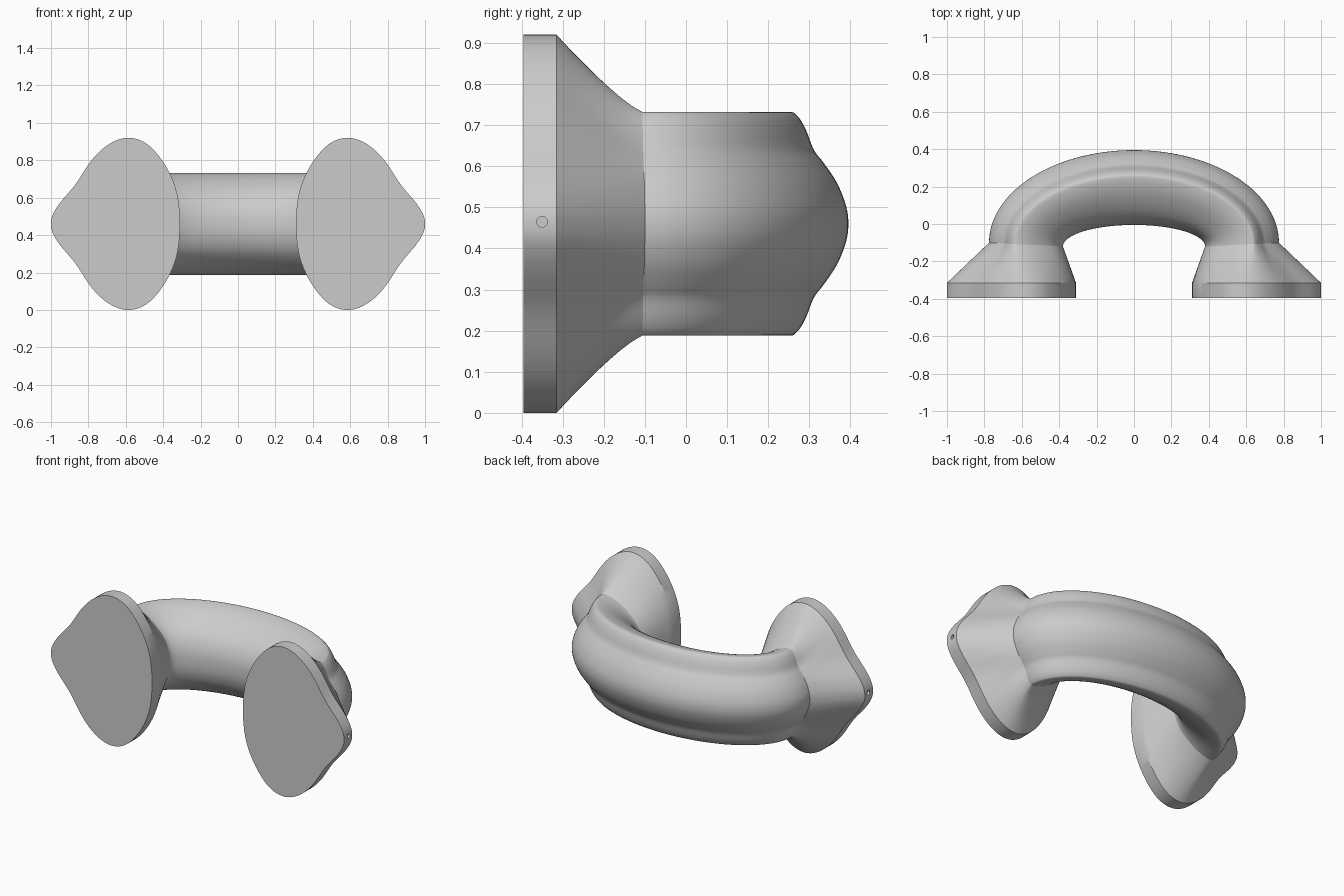
import bpy
import bmesh
import math
from mathutils import Vector

cube = bpy.data.objects.get("Cube")
if cube:
    bpy.data.objects.remove(cube, do_unlink=True)

MID_Z = 0.46
GRIP_STEPS = 72

grey = bpy.data.materials.new("light_grey")
grey.use_nodes = True
grey.diffuse_color = (0.6, 0.6, 0.6, 1)
grey.node_tree.nodes["Principled BSDF"].inputs["Base Color"].default_value = (0.6, 0.6, 0.6, 1)

# Half cross-sections from inner nose to outer tip, matched point by point.
# Grip: (share of the way outward, height); plate: (x, height)
GRIP_HALF = [(0, 0), (.02, .07), (.1, .14), (.25, .2), (.45, .25), (.63, .272), (.69, .262),
             (.74, .23), (.79, .18), (.85, .148), (.93, .1), (.985, .045), (1, 0)]
PLATE_HALF = [(.31, 0), (.325, .16), (.375, .29), (.45, .395), (.52, .446), (.595, .46), (.67, .438),
              (.74, .387), (.8, .317), (.87, .21), (.95, .115), (.99, .05), (1, 0)]


def smooth_loop(half, cuts=4):
    """Mirror a half section and round it with a Catmull-Rom spline."""
    pts = [Vector(p) for p in half]
    pts += [Vector((p.x, -p.y)) for p in reversed(pts[1:-1])]
    n, out = len(pts), []
    for i in range(n):
        a, b, c, d = (pts[(i + k) % n] for k in (-1, 0, 1, 2))
        for j in range(cuts):
            t = j / cuts
            out.append(0.5 * (2 * b + (c - a) * t + (2 * a - 5 * b + 4 * c - d) * t ** 2
                              + (3 * b - a - 3 * c + d) * t ** 3))
    return out


def loft(name, rings):
    """Skin a list of closed rings and cap both ends."""
    bm = bmesh.new()
    rows = [[bm.verts.new(p) for p in ring] for ring in rings]
    n = len(rows[0])
    for low, high in zip(rows, rows[1:]):
        for i in range(n):
            k = (i + 1) % n
            bm.faces.new((low[i], low[k], high[k], high[i]))
    bm.faces.new(rows[0])
    bm.faces.new(rows[-1])
    bmesh.ops.recalc_face_normals(bm, faces=bm.faces)
    mesh = bpy.data.meshes.new(name)
    bm.to_mesh(mesh)
    bm.free()
    mesh.materials.append(grey)
    obj = bpy.data.objects.new(name, mesh)
    bpy.context.collection.objects.link(obj)
    return obj


def activate(obj):
    bpy.ops.object.select_all(action='DESELECT')
    obj.select_set(True)
    bpy.context.view_layer.objects.active = obj


def drill(obj, x):
    """Cut a small blind screw hole in the outer tip of a plate."""
    bpy.ops.mesh.primitive_cylinder_add(vertices=20, radius=0.013, depth=0.16,
                                        location=(x, -0.35, MID_Z + 0.005),
                                        rotation=(0, math.pi / 2, 0))
    cutter = bpy.context.object
    cutter.hide_render = True
    cutter.data.materials.append(grey)
    mod = obj.modifiers.new("screw_hole", 'BOOLEAN')
    mod.operation = 'DIFFERENCE'
    mod.solver = 'EXACT'
    mod.object = cutter
    activate(obj)
    bpy.ops.object.modifier_apply(modifier=mod.name)
    bpy.data.objects.remove(cutter, do_unlink=True)


grip_loop = smooth_loop(GRIP_HALF)
plate_loop = smooth_loop(PLATE_HALF)


def grip_ring(angle):
    """Section of the grip on nested half ellipses."""
    return [Vector(((.38 + .395 * t) * math.cos(angle),
                    -.12 + .02 * t + (.115 + .38 * t) * math.sin(angle),
                    MID_Z + h)) for t, h in grip_loop]


# Curved grip
parts = [loft("grip", [grip_ring(math.pi * i / GRIP_STEPS) for i in range(GRIP_STEPS + 1)])]

# Mounts: flat plate flaring into a collar that meets the grip
for side, name in ((1, "left_mount"), (-1, "right_mount")):
    collar = grip_ring(0)
    rim = [Vector((x, -0.315, MID_Z + h)) for x, h in plate_loop]
    rings = [[Vector((p.x, -0.395, p.z)) for p in rim]]
    for i in range(9):
        s = 1 - i / 8
        ring = []
        for c, r in zip(collar, rim):
            p = c.lerp(r, s)
            p.z = c.z + (r.z - c.z) * s ** 1.2
            ring.append(p)
        rings.append(ring)
    rings = [[Vector((p.x * side, p.y, p.z)) for p in ring] for ring in rings]
    mount = loft(name, rings)
    drill(mount, side)
    parts.append(mount)

for obj in parts:
    activate(obj)
    bpy.ops.object.shade_smooth_by_angle(angle=math.radians(30))
